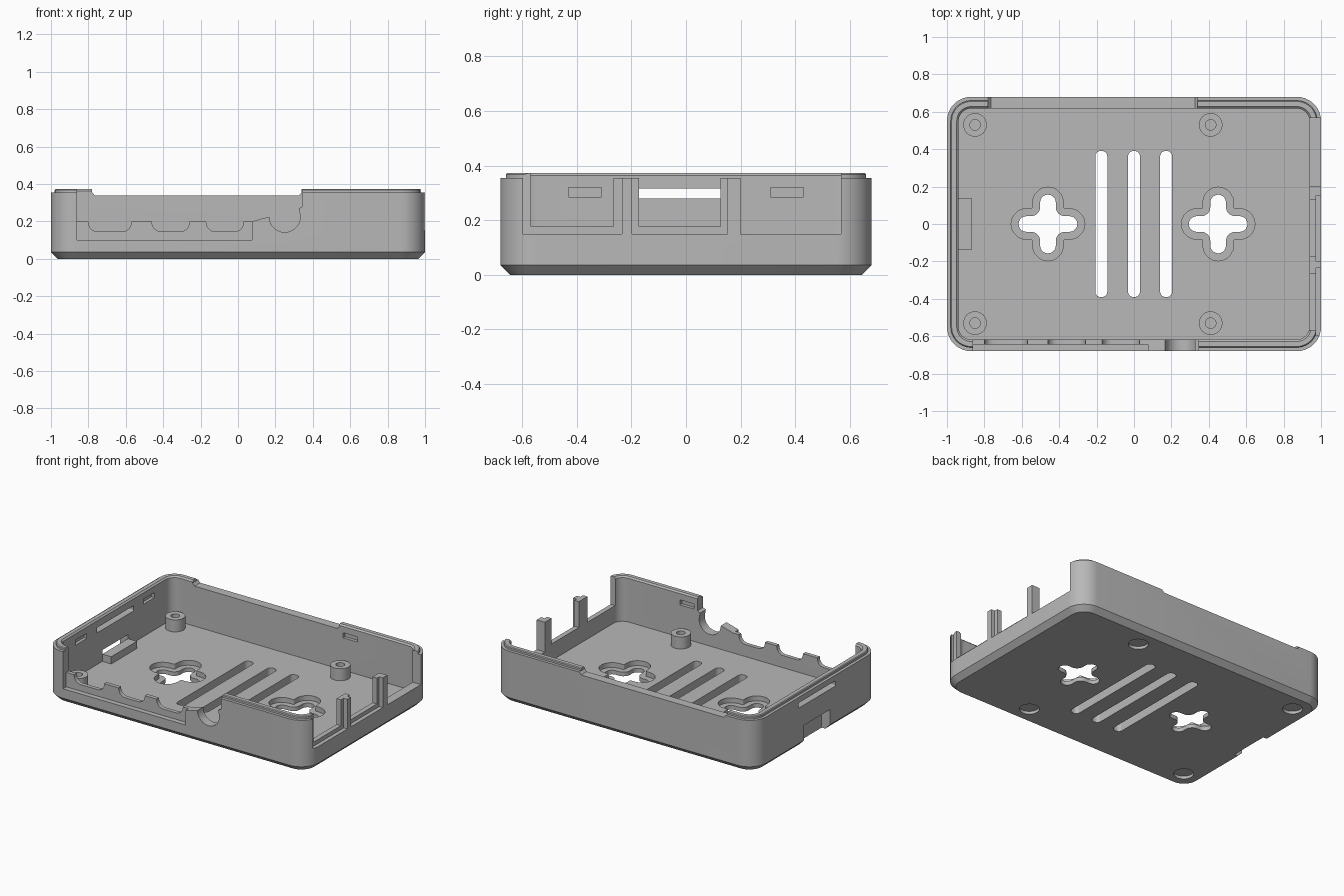
import bpy, bmesh
from math import sin, cos, pi, radians

cube = bpy.data.objects.get("Cube")
if cube:
    bpy.data.objects.remove(cube)

grey = bpy.data.materials.new("plain grey")
grey.use_nodes = True
colour = (0.48, 0.48, 0.48, 1)
grey.diffuse_color = colour
grey.node_tree.nodes["Principled BSDF"].inputs["Base Color"].default_value = colour

HALF_X, HALF_Y, CORNER = 1.0, 0.68, 0.13
WALL, FLOOR, RIM, TOP = 0.062, 0.062, 0.355, 0.373


def arc(cx, cy, r, start, end, steps=10):
    angles = [radians(start + (end - start) * i / steps) for i in range(steps + 1)]
    return [(cx + r * cos(a), cy + r * sin(a)) for a in angles]


def rounded_rect(hx, hy, r, cx=0, cy=0):
    pts = []
    for k, (sx, sy) in enumerate([(1, 1), (-1, 1), (-1, -1), (1, -1)]):
        pts += arc(cx + sx * (hx - r), cy + sy * (hy - r), r, 90 * k, 90 * k + 90)
    return pts


def loft(name, sections):
    """Skin a stack of matching 3D loops and cap both ends."""
    bm = bmesh.new()
    loops = [[bm.verts.new(p) for p in s] for s in sections]
    for a, b in zip(loops, loops[1:]):
        for i in range(len(a)):
            j = (i + 1) % len(a)
            bm.faces.new((a[i], a[j], b[j], b[i]))
    bm.faces.new(loops[0])
    bm.faces.new(loops[-1])
    bmesh.ops.recalc_face_normals(bm, faces=bm.faces)
    mesh = bpy.data.meshes.new(name)
    bm.to_mesh(mesh)
    bm.free()
    mesh.materials.append(grey)
    ob = bpy.data.objects.new(name, mesh)
    bpy.context.collection.objects.link(ob)
    return ob


def prism(name, pts, axis, lo, hi):
    place = {"x": lambda u, v, w: (w, u, v),
             "y": lambda u, v, w: (u, w, v),
             "z": lambda u, v, w: (u, v, w)}[axis]
    return loft(name, [[place(u, v, w) for u, v in pts] for w in (lo, hi)])


def box(name, x, y, z):
    return prism(name, [(x[0], y[0]), (x[1], y[0]), (x[1], y[1]), (x[0], y[1])], "z", *z)


def cut(cutter):
    """Subtract a cutter from the tray, then discard it."""
    cutter.hide_render = True
    bpy.context.view_layer.objects.active = tray
    mod = tray.modifiers.new("cut", "BOOLEAN")
    mod.operation, mod.solver, mod.object = "DIFFERENCE", "EXACT", cutter
    bpy.ops.object.modifier_apply(modifier=mod.name)
    bpy.data.objects.remove(cutter)


def clover(cx, grow):
    """Four-armed vent outline, grown outward by an offset."""
    r, d, c = 0.042 + grow, 0.115, 0.09
    quarter = arc(d, 0, r, -90, 90) + arc(c, c, c - r, 270, 180, 6)
    pts = []
    for k in range(4):
        ca, sa = round(cos(k * pi / 2)), round(sin(k * pi / 2))
        pts += [(cx + u * ca - v * sa, u * sa + v * ca) for u, v in quarter]
    return pts


# Tray shell: chamfered base, stepped rim and hollow inside
profile = [(0.035, 0), (0, 0.035), (0, RIM), (0.02, RIM), (0.02, TOP - 0.005),
           (0.025, TOP), (WALL - 0.01, TOP), (WALL, TOP - 0.01), (WALL, FLOOR)]
tray = loft("case_tray", [[(x, y, z) for x, y in rounded_rect(HALF_X - i, HALF_Y - i, CORNER - i)]
                          for i, z in profile])

# Floor vents: two recessed clovers and three long slots
for cx in (-0.46, 0.45):
    cut(prism("vent_recess", clover(cx, 0.04), "z", 0.028, 0.2))
    cut(prism("vent_hole", clover(cx, 0), "z", -0.1, 0.2))
for cx in (-0.175, 0, 0.172):
    cut(prism("slot", rounded_rect(0.032, 0.39, 0.028, cx), "z", -0.1, 0.2))

# Screw-head recesses under the floor
bosses = [(x, y) for x in (-0.85, 0.41) for y in (-0.53, 0.53)]
for x, y in bosses:
    cut(prism("screw_recess", arc(x, y, 0.063, 0, 345, 23), "z", -0.1, 0.02))

# Front wall: outer recess, then the scalloped port opening
cut(box("front_recess", (-0.86, 0.075), (-0.8, -0.645), (0.1, 0.5)))
ports = [(-0.86, 0.5), (-0.86, 0.2)]
for left, right in ((-0.8, -0.57), (-0.46, -0.26), (-0.17, 0.03)):
    r = 0.05
    ports += [(left, 0.2)] + arc(left + r, 0.195, r, 180, 270, 6)
    ports += arc(right - r, 0.195, r, 270, 360, 6) + [(right, 0.2)]
ports += [(0.075, 0.2)] + arc(0.25, 0.225, 0.083, 180, 360, 18)
ports += [(0.325, 0.27), (0.345, 0.28), (0.345, 0.5)]
cut(prism("front_ports", ports, "y", -0.8, -0.55))

# Back wall: long shallow dip
dip = [(-0.78, 0.5), (-0.78, 0.355), (-0.765, 0.338), (0.325, 0.338), (0.34, 0.355), (0.34, 0.5)]
cut(prism("back_dip", dip, "y", 0.55, 0.8))

# Open end: three bays leaving two stepped posts
for y, step in (((-0.597, -0.235), 0.03), ((-0.197, 0.152), 0.025)):
    cut(box("bay_recess", (0.972, 1.1), y, (0.15, 0.5)))
    cut(box("bay", (0.85, 1.1), (y[0] + step, y[1] - step), (0.177, 0.5)))
cut(box("bay", (0.85, 1.1), (0.2, 0.567), (0.15, 0.5)))
cut(box("post_trim", (0.85, 1.1), (-0.3, 0.3), (RIM, 0.5)))

# Closed end: vent slot, card notch and two clip pockets
cut(prism("end_slot", rounded_rect(0.2, 0.018, 0.008, 0, 0.298), "x", -1.1, -0.85))
cut(box("card_notch", (-1.1, -0.938), (-0.14, 0.14), (-0.1, 0.14)))
for y in (-0.37, 0.37):
    cut(box("clip_pocket", (-0.96, -0.85), (y - 0.06, y + 0.06), (0.285, 0.32)))
for side in (-1, 1):
    ys = sorted((side * 0.55, side * 0.64))
    cut(box("clip_pocket", (0.37, 0.48), ys, (0.285, 0.32)))

# Card stop block beside the notch
parts = [tray, box("card_stop", (-0.938, -0.87), (-0.14, 0.14), (FLOOR - 0.02, 0.112))]

# Standoffs with blind screw holes
for x, y in bosses:
    rings = [(0.063, FLOOR - 0.01), (0.063, 0.145), (0.028, 0.145), (0.028, FLOOR)]
    parts.append(loft("standoff", [[(u, v, z) for u, v in arc(x, y, r, 0, 345, 23)]
                                   for r, z in rings]))

# Smooth the rounded walls, keep edges sharp
bpy.ops.object.select_all(action="DESELECT")
for ob in parts:
    ob.select_set(True)
bpy.context.view_layer.objects.active = tray
bpy.ops.object.shade_smooth_by_angle(angle=radians(30))
